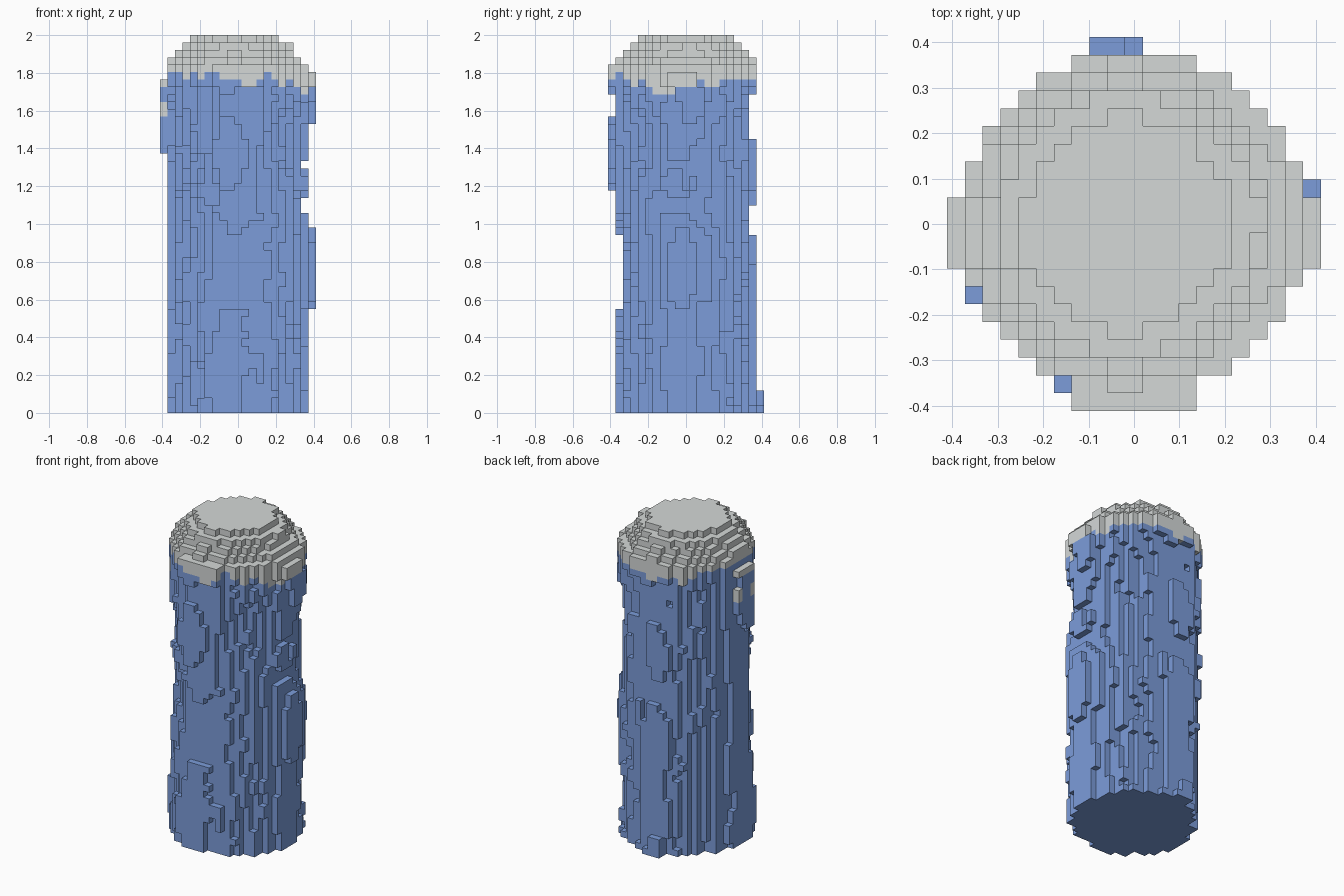
import bpy, bmesh, math
from mathutils import Vector, noise

if "Cube" in bpy.data.objects:
    bpy.data.objects.remove(bpy.data.objects["Cube"], do_unlink=True)

LAYERS = 51
HALF = 10
V = 2 / LAYERS   # edge of one block


def material(name, rgb):
    m = bpy.data.materials.new(name)
    m.use_nodes = True
    m.diffuse_color = (*rgb, 1)
    m.node_tree.nodes["Principled BSDF"].inputs["Base Color"].default_value = (*rgb, 1)
    return m


blue = material("ice blue", (0.2, 0.335, 0.70))
grey = material("pale grey", (0.66, 0.69, 0.685))


def per_layer(steps):
    return [next(n for top, n in steps if k < top) for k in range(LAYERS)]


# How far each side reaches, in blocks: (up to layer, reach)
REACH = {
    "left": per_layer([(14, 9), (25, 10), (27, 9), (29, 8), (33, 9), (34, 8), (39, 9),
                       (46, 10), (LAYERS, 9)]),
    "right": per_layer([(35, 9), (45, 10), (LAYERS, 9)]),
    "front": per_layer([(14, 9), (24, 8), (30, 9), (40, 10), (43, 9), (47, 10), (LAYERS, 9)]),
    "back": per_layer([(3, 10), (24, 9), (28, 8), (37, 9), (43, 8), (LAYERS, 9)]),
}
# Wall radius at each corner, keyed by (x > 0, y > 0)
CORNER = {
    (True, True): per_layer([(3, 9.4), (11, 8.4), (16, 9), (22, 9.6), (30, 9), (40, 8.5), (LAYERS, 9.3)]),
    (False, False): per_layer([(14, 9.4), (20, 9), (27, 8.6), (32, 9.2), (40, 8.5), (LAYERS, 9.2)]),
    (True, False): per_layer([(24, 9.2), (31, 9.6), (40, 8.4), (LAYERS, 9.2)]),
    (False, True): per_layer([(LAYERS, 9.1)]),
}
# Span of the outermost bulges across each side
OUTER = {"left": (-2, 3), "right": (-2, 1), "front": (-3, 3), "back": (-2, 1)}
CROWN = [9.1, 8.1, 7.4, 6.2]   # radii of the stepped top layers
CAP_LAYER = 44                 # the shaft is full and round from here up


def side_of(x, y):
    if abs(x) >= abs(y):
        return ("left" if x > 0 else "right"), abs(x), y
    return ("back" if y > 0 else "front"), abs(y), x


def smooth(values, k):
    near = values[max(0, k - 2):k + 3]
    return sum(near) / len(near)


def ripple(x, y, k, fine, stretch, seed):
    t = math.atan2(y, x)
    return noise.noise(Vector((math.cos(t) * fine + seed, math.sin(t) * fine, k * stretch)))


def run_margin(side, depth, k):
    """Layers between k and the nearest end of the bulge it lies in."""
    for m in range(8):
        for j in (k - m, k + m):
            if 0 <= j < LAYERS and REACH[side][j] < depth:
                return m
    return 8


def filled(x, y, k):
    r = math.hypot(x, y)
    if r < 5:
        return True
    # Stepped crown, slightly diamond shaped
    step = k - (LAYERS - len(CROWN))
    if step >= 0:
        p = 1.85
        spread = (abs(x + 0.5) ** p + abs(y) ** p) ** (1 / p)
        if spread > CROWN[step] + 0.5 * ripple(x, y, 0, 2, 0, 3.3):
            return False
    # Tapered bulges in the middle of each side
    side, depth, off = side_of(x, y)
    low, high = OUTER[side]
    if depth > REACH[side][k] or (depth == HALF and not low <= off <= high):
        return False
    if k >= CAP_LAYER:
        return r <= 9.6 or (depth == HALF and off <= 1 + 2 * (side == "front"))
    margin = run_margin(side, depth, k)
    drift = 2.2 * ripple(x, y, k, 0, 0.09, 4.4 + depth + len(side))
    if depth >= 8 and abs(off + 0.5 - drift) <= min(0.6 + 0.4 * margin, 2.2):
        return True
    # Rough shaft wall, blending from side to corner
    w = math.cos(2 * math.atan2(y, x)) ** 2
    wall = (w * (9.1 + 0.5 * (smooth(REACH[side], k) - 9))
            + (1 - w) * smooth(CORNER[x > 0, y > 0], k)
            + 0.3 * ripple(x, y, k, 2.3, 0.13, 7.1)
            + 0.8 * ripple(x, y, k, 5, 0.25, 1.7))
    return r <= min(wall, 9.6)


def is_cap(x, y, k):
    # Cap edge runs down in short uneven drips
    if x == -HALF and y in (-2, 1) and 40 <= k <= 41:
        return True
    drip = 0.9 + 0.06 * x + 3.6 * ripple(x, y, 0, 3.5, 0, 5.2)
    if abs(x) == HALF:
        drip = 3 if x > 0 and y == -2 else 2
    return k >= 46 - min(3, max(0, round(drip)))


span = range(-HALF, HALF + 1)
cells = {(x, y, k) for x in span for y in span for k in range(LAYERS) if filled(x, y, k)}


def blocks(name, keep, mat):
    """Outer skin of the chosen blocks."""
    bm = bmesh.new()
    verts = {}

    def corner(p):
        if p not in verts:
            verts[p] = bm.verts.new(((p[0] - 0.5) * V, (p[1] - 0.5) * V, p[2] * V))
        return verts[p]

    for c in sorted(keep):
        for axis in range(3):
            u, w = (axis + 1) % 3, (axis + 2) % 3
            for sign in (0, 1):
                n = list(c)
                n[axis] += 1 if sign else -1
                if tuple(n) in cells:
                    continue
                ring = []
                for du, dw in ((0, 0), (1, 0), (1, 1), (0, 1)):
                    p = list(c)
                    p[axis] += sign
                    p[u] += du
                    p[w] += dw
                    ring.append(corner(tuple(p)))
                bm.faces.new(ring if sign else ring[::-1])
    me = bpy.data.meshes.new(name)
    bm.to_mesh(me)
    bm.free()
    me.materials.append(mat)
    ob = bpy.data.objects.new(name, me)
    bpy.context.collection.objects.link(ob)


cap = {c for c in cells if is_cap(*c)}
blocks("column_shaft", cells - cap, blue)
blocks("column_cap", cap, grey)
